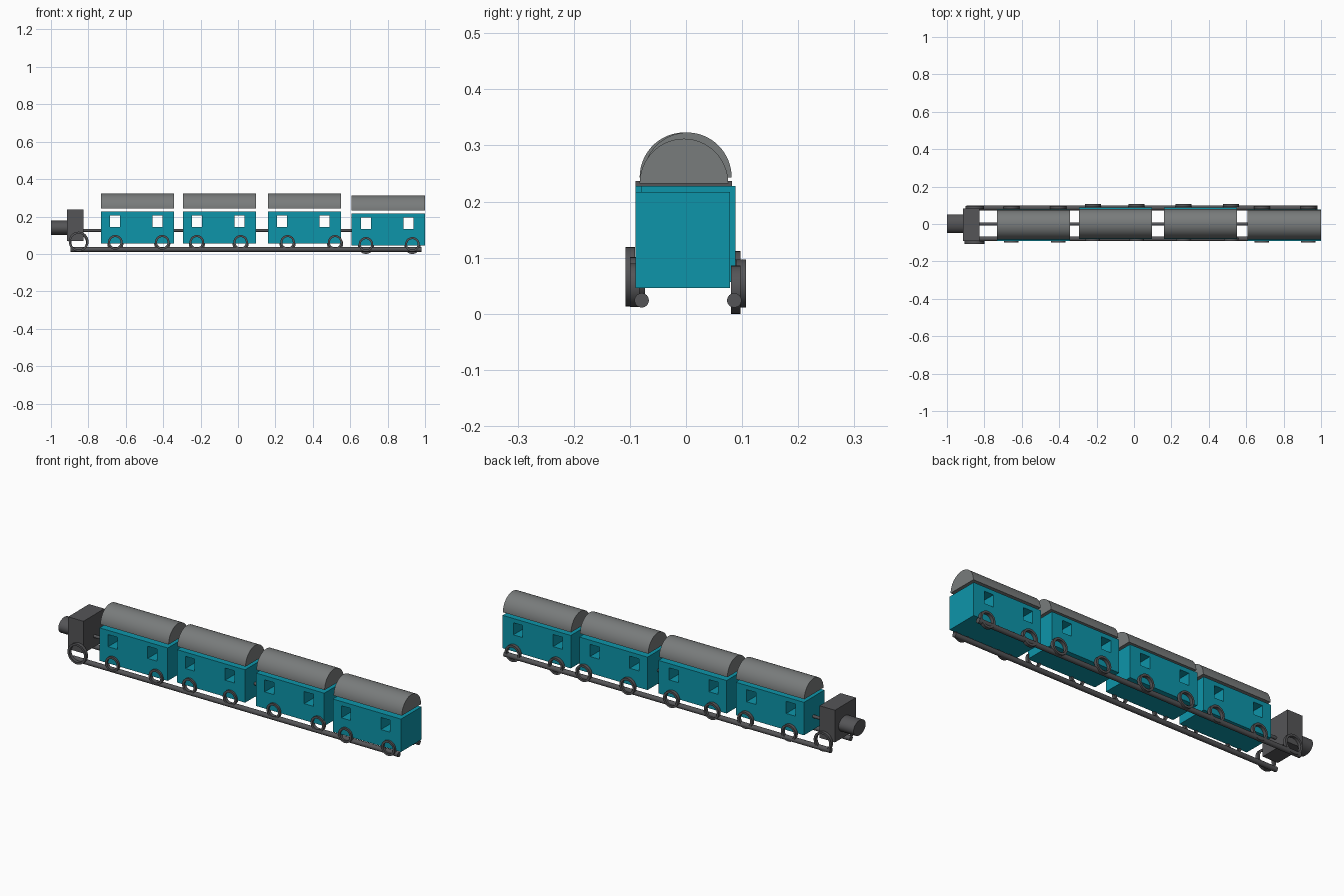
import bpy
from math import sin, cos, pi, radians

if "Cube" in bpy.data.objects:
    bpy.data.objects.remove(bpy.data.objects["Cube"])


def make_mat(name, rgb):
    m = bpy.data.materials.new(name)
    m.diffuse_color = (*rgb, 1)
    m.use_nodes = True
    m.node_tree.nodes["Principled BSDF"].inputs["Base Color"].default_value = m.diffuse_color
    return m


TEAL = make_mat("teal", (0.004, 0.30, 0.40))
ROOF = make_mat("roof_grey", (0.19, 0.20, 0.20))
DARK = make_mat("dark_grey", (0.09, 0.09, 0.095))


def add_mesh(name, verts, faces, mat, smooth=False):
    me = bpy.data.meshes.new(name)
    me.from_pydata(verts, [], faces)
    ob = bpy.data.objects.new(name, me)
    bpy.context.collection.objects.link(ob)
    if mat:
        me.materials.append(mat)
    bpy.ops.object.select_all(action='DESELECT')
    ob.select_set(True)
    bpy.context.view_layer.objects.active = ob
    if smooth:
        bpy.ops.object.shade_smooth_by_angle(angle=radians(35))
    return ob


def prism(name, prof, x0, x1, mat, smooth=False):
    """Extrude a (y, z) profile, counter-clockwise seen from +x, along x."""
    n = len(prof)
    verts = [(x, y, z) for x in (x0, x1) for y, z in prof]
    faces = [(i, (i + 1) % n, n + (i + 1) % n, n + i) for i in range(n)]
    faces += [tuple(range(n - 1, -1, -1)), tuple(range(n, 2 * n))]
    return add_mesh(name, verts, faces, mat, smooth)


def box(name, x0, x1, y0, y1, z0, z1, mat):
    return prism(name, [(y0, z0), (y1, z0), (y1, z1), (y0, z1)], x0, x1, mat)


def rod(name, x0, x1, y, z, ry, rz, mat, n=32):
    prof = [(y + ry * cos(2 * pi * i / n), z + rz * sin(2 * pi * i / n)) for i in range(n)]
    return prism(name, prof, x0, x1, mat, True)


def ring_wheel(name, x, z, r, y0, y1, n=32):
    """Open hoop: a rectangular section turned about the y axis."""
    sec = [(r, y0), (r, y1), (r - 0.011, y1), (r - 0.011, y0)]
    verts = [(x + q * cos(2 * pi * i / n), y, z + q * sin(2 * pi * i / n))
             for i in range(n) for q, y in sec]
    faces = [(4 * i + j, 4 * i + (j + 1) % 4,
              4 * ((i + 1) % n) + (j + 1) % 4, 4 * ((i + 1) % n) + j)
             for i in range(n) for j in range(4)]
    return add_mesh(name, verts, faces, DARK, True)


# Carriages: start x, side shift, height shift, wheel x positions
cars = [(-0.733, -0.006, 0.0, (-0.656, -0.405)),
        (-0.295, 0.004, 0.0, (-0.22, 0.014)),
        (0.160, 0.004, 0.0, (0.265, 0.519)),
        (0.608, -0.006, -0.011, (0.684, 0.932))]
for k, (x0, dy, dz, wheels) in enumerate(cars, 1):
    x1 = x0 + 0.392
    body = box(f"carriage_{k}_body", x0, x1, dy - 0.084, dy + 0.084, 0.057 + dz, 0.228 + dz, TEAL)

    # Windows cut right through the body
    for off in (0.049, 0.277):
        cut = box("window_cutter", x0 + off, x0 + off + 0.053, -0.2, 0.2,
                  0.143 + dz, 0.206 + dz, TEAL)
        mod = body.modifiers.new("window", 'BOOLEAN')
        mod.operation = 'DIFFERENCE'
        mod.solver = 'EXACT'
        mod.object = cut
        bpy.context.view_layer.objects.active = body
        bpy.ops.object.modifier_apply(modifier=mod.name)
        bpy.data.objects.remove(cut)

    # Half-round roof floating just above the body
    arc = [(dy * 0.6 + 0.079 * cos(pi * i / 32), 0.243 + dz + 0.080 * sin(pi * i / 32))
           for i in range(33)]
    prism(f"carriage_{k}_roof", arc, x0, x1, ROOF, True)

    # Hoop wheels on both sides
    for j, x in enumerate(wheels, 1):
        ring_wheel(f"carriage_{k}_front_wheel_{j}", x, 0.062 + dz, 0.039, dy - 0.094, dy - 0.077)
        ring_wheel(f"carriage_{k}_back_wheel_{j}", x, 0.054 + dz, 0.043, dy + 0.086, dy + 0.103)

# Engine block, nose and its larger wheels
box("engine_block", -0.914, -0.826, -0.09, 0.082, 0.07, 0.237, DARK)
rod("engine_nose", -1.0, -0.91, 0.002, 0.139, 0.05, 0.039, DARK)
ring_wheel("engine_front_wheel", -0.852, 0.066, 0.053, -0.108, -0.091)
ring_wheel("engine_back_wheel", -0.852, 0.062, 0.050, 0.080, 0.097)

# Coupling rod through the train, and the two rails
rod("coupling_rod", -0.83, 0.62, 0.0, 0.126, 0.008, 0.008, DARK, 16)
for name, y in (("front_rail", -0.079), ("back_rail", 0.086)):
    rod(name, -0.895, 0.982, y, 0.024, 0.0128, 0.0128, DARK)
